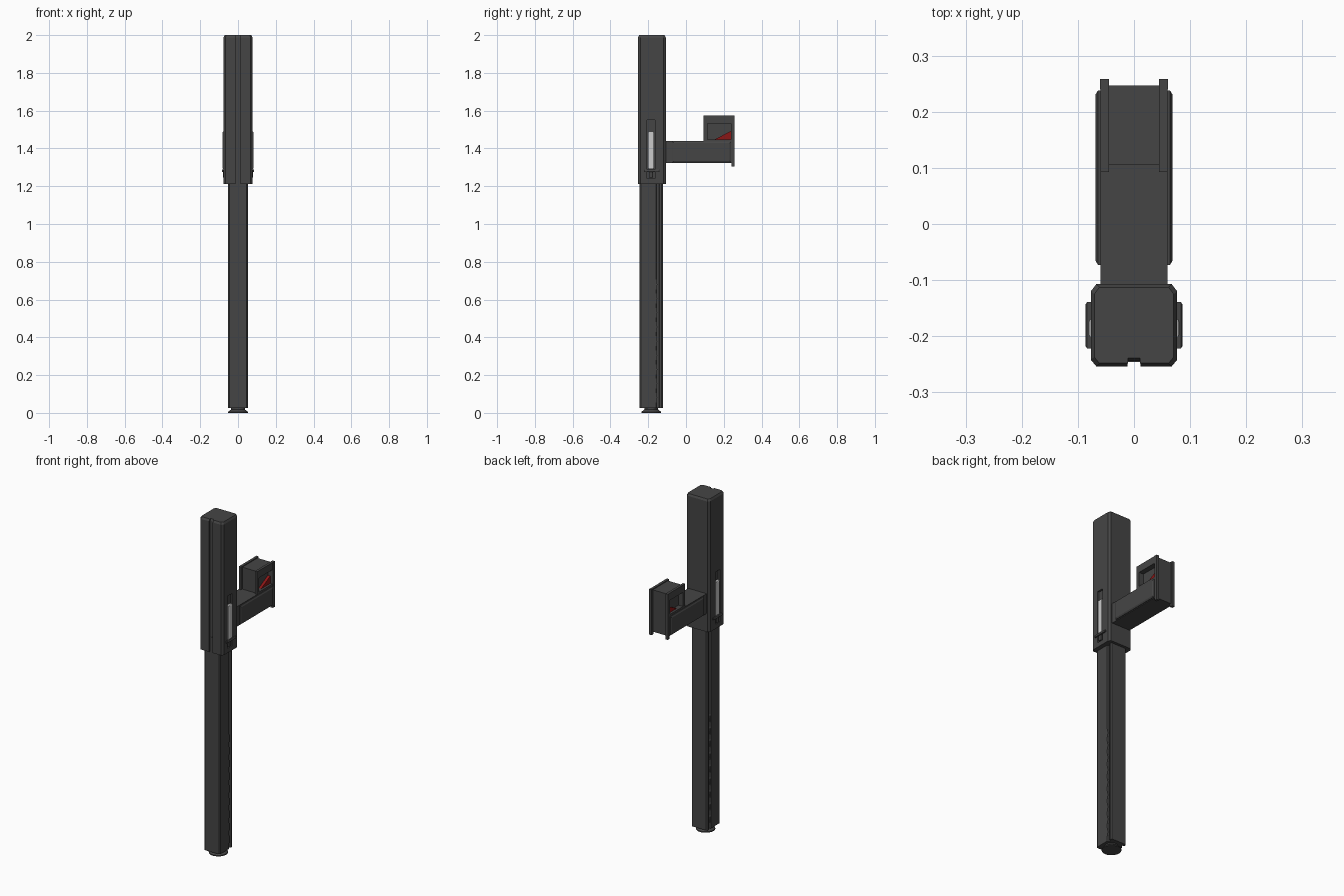
import bpy, bmesh, math
from mathutils import Vector

if "Cube" in bpy.data.objects:
    bpy.data.objects.remove(bpy.data.objects["Cube"])


def mat(name, col):
    m = bpy.data.materials.new(name)
    m.diffuse_color = (*col, 1)
    m.use_nodes = True
    m.node_tree.nodes["Principled BSDF"].inputs["Base Color"].default_value = m.diffuse_color
    return m


DARK = mat("dark_grey", (0.06, 0.06, 0.06))
SILVER = mat("light_grey", (0.6, 0.6, 0.6))
RED = mat("red", (0.26, 0.008, 0.008))


def finish(name, bm, material):
    bmesh.ops.recalc_face_normals(bm, faces=bm.faces)
    me = bpy.data.meshes.new(name)
    bm.to_mesh(me)
    bm.free()
    me.materials.append(material)
    ob = bpy.data.objects.new(name, me)
    bpy.context.collection.objects.link(ob)
    return ob


def loft(name, rings, material=DARK):
    """Solid through matching rings of points."""
    bm = bmesh.new()
    vs = [[bm.verts.new(p) for p in r] for r in rings]
    n = len(vs[0])
    for a, b in zip(vs, vs[1:]):
        for i in range(n):
            j = (i + 1) % n
            bm.faces.new((a[i], a[j], b[j], b[i]))
    bm.faces.new(vs[0][::-1])
    bm.faces.new(vs[-1])
    return finish(name, bm, material)


def column(name, half, levels, cy):
    """Mirror a half profile in x, then stack it at (z, scale) levels."""
    prof = half + [(-x, y) for x, y in reversed(half)]
    return loft(name, [[(x * s, cy + (y - cy) * s, z) for x, y in prof] for z, s in levels])


def box(name, x, y, z, material=DARK):
    return loft(name, [[(x[0], y[0], h), (x[1], y[0], h), (x[1], y[1], h), (x[0], y[1], h)]
                       for h in z], material)


def side_plate(name, x0, x1, y, z, c, material=DARK):
    """Plate on a side, its outer face inset by c."""
    def ring(x, d):
        return [(x, y[0] + d, z[0] + d), (x, y[1] - d, z[0] + d),
                (x, y[1] - d, z[1] - d), (x, y[0] + d, z[1] - d)]
    return loft(name, [ring(x0, 0), ring(x1 - math.copysign(c, x1) * 0.6, 0), ring(x1, c)], material)


def cut(ob, cutter):
    m = ob.modifiers.new("cut", 'BOOLEAN')
    m.operation, m.solver, m.object = 'DIFFERENCE', 'EXACT', cutter
    bpy.context.view_layer.objects.active = ob
    bpy.ops.object.modifier_apply(modifier=m.name)
    bpy.data.objects.remove(cutter)


CY = -0.181

# upper sleeve with front groove and chamfered corners
sleeve = column("upper_sleeve",
                [(0.012, -0.244), (0.012, -0.254), (0.067, -0.254), (0.077, -0.242),
                 (0.077, -0.12), (0.067, -0.107)],
                [(1.213, 1), (1.988, 1), (2.0, 0.92)], CY)

# inner pole with a channel on each side
column("inner_pole",
       [(0.046, -0.246), (0.052, -0.238), (0.052, -0.158), (0.040, -0.155),
        (0.040, -0.143), (0.052, -0.140), (0.052, -0.13), (0.046, -0.123)],
       [(0.025, 1), (1.3, 1)], -0.185)

# foot: flared disc with a narrow neck
loft("foot", [[(r * math.cos(a * math.tau / 24), -0.184 + r * math.sin(a * math.tau / 24), z)
               for a in range(24)]
              for z, r in ((0, 0.052), (0.006, 0.052), (0.018, 0.036), (0.03, 0.036))])

# arm and its stem
box("arm", (-0.06, 0.06), (-0.11, 0.247), (1.322, 1.44))

# head core between the two flanges
core = box("head_core", (-0.0455, 0.0455), (0.105, 0.247), (1.435, 1.57))

for s, side in ((1, "right"), (-1, "left")):
    def sx(a, b):
        return tuple(sorted((s * a, s * b)))

    # slot, slider bar, latch and stub on the sleeve
    cut(sleeve, box("slot_cutter", sx(0.066, 0.1), (-0.207, -0.165), (1.24, 1.55)))
    side_plate("slider_bar_" + side, s * 0.064, s * 0.081, (-0.201, -0.17), (1.29, 1.49), 0.004, SILVER)
    side_plate("latch_" + side, s * 0.064, s * 0.086, (-0.222, -0.139), (1.276, 1.288), 0.004)
    side_plate("latch_stub_" + side, s * 0.064, s * 0.080, (-0.195, -0.176), (1.245, 1.276), 0.003)

    # scalloped teeth along the pole channel
    for i in range(9):
        z = 0.08 + i * 0.075
        loft(f"tooth_{side}_{i}", [[(s * x, -0.166 + 0.014 * math.cos(a * math.tau / 12),
                                     z + 0.034 * math.sin(a * math.tau / 12)) for a in range(12)]
                                   for x in (0.036, 0.0517)])

    # arm side panel
    side_plate("arm_panel_" + side, s * 0.058, s * 0.069, (-0.073, 0.238), (1.326, 1.436), 0.008)

    # head flange with window
    flange = box("head_flange_" + side, sx(0.045, 0.06), (0.093, 0.252), (1.436, 1.575))
    cut(flange, box("window_cutter", sx(0.03, 0.08), (0.113, 0.237), (1.448, 1.532)))
    cut(core, box("recess_cutter", sx(0.03, 0.08), (0.113, 0.237), (1.448, 1.532)))

    # end rail running the full height of the back
    box("end_rail_" + side, sx(0.045, 0.061), (0.24, 0.258), (1.305, 1.5755))

    # red wedge inside the window
    loft("red_wedge_" + side, [[(s * x, 0.15, 1.447), (s * x, 0.2375, 1.447), (s * x, 0.2375, 1.492)]
                               for x in (0.028, 0.046)], RED)
